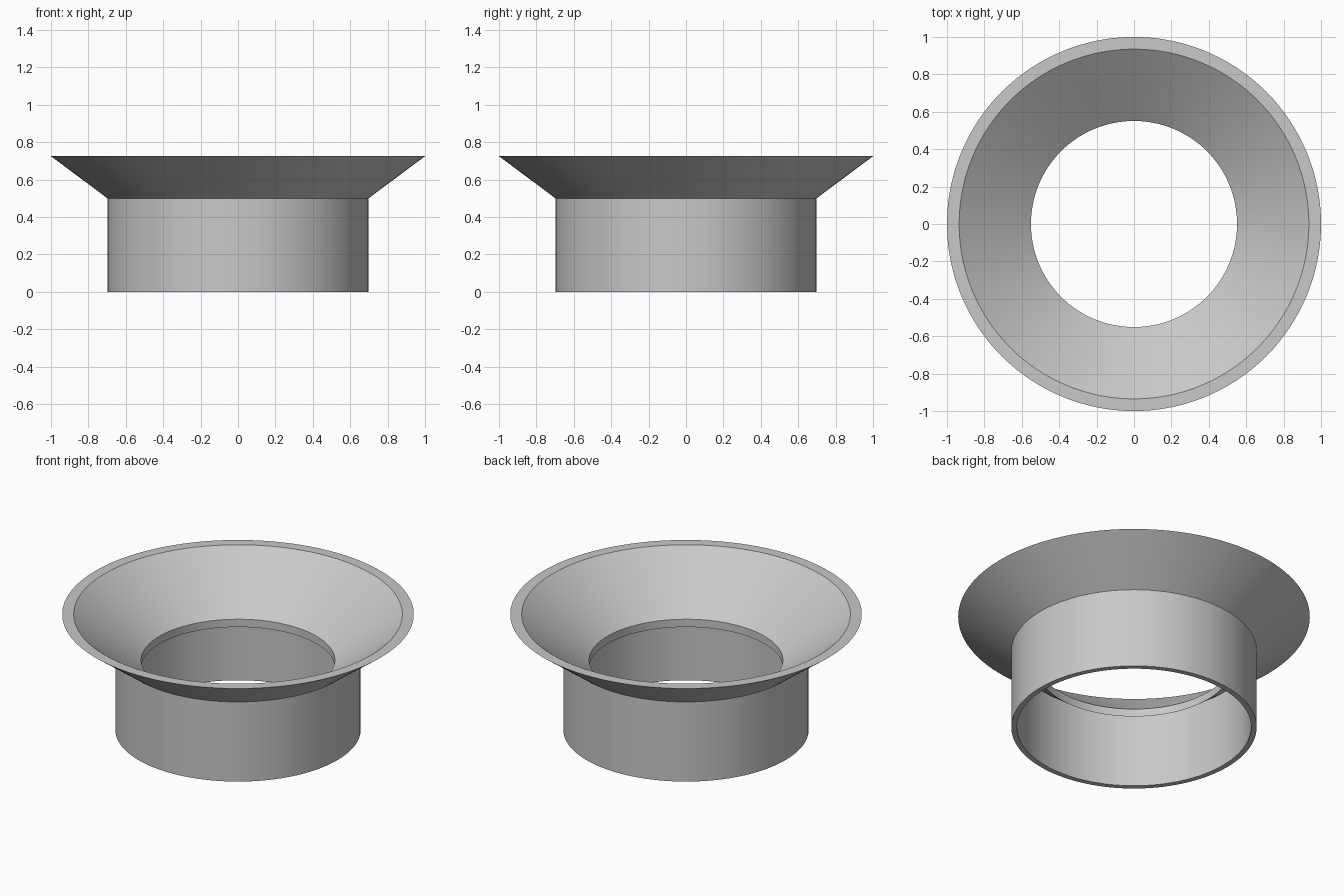
import bpy
import bmesh
from math import tau, radians
from mathutils import Matrix

if "Cube" in bpy.data.objects:
    bpy.data.objects.remove(bpy.data.objects["Cube"], do_unlink=True)

SEGMENTS = 128

# Plain grey material
grey = bpy.data.materials.new("light_grey")
grey.use_nodes = True
colour = (0.58, 0.58, 0.58, 1)
grey.diffuse_color = colour
grey.node_tree.nodes["Principled BSDF"].inputs["Base Color"].default_value = colour


def lathe(name, profile, material):
    """Turn a closed (radius, height) profile around the z axis."""
    bm = bmesh.new()
    rings = []
    for i in range(SEGMENTS):
        turn = Matrix.Rotation(tau * i / SEGMENTS, 3, "Z")
        rings.append([bm.verts.new(turn @ Matrix.Identity(3).col[0] * r
                                   + Matrix.Identity(3).col[2] * z) for r, z in profile])
    n = len(profile)
    for i, ring in enumerate(rings):
        after = rings[(i + 1) % SEGMENTS]
        for j in range(n):
            k = (j + 1) % n
            bm.faces.new((ring[j], after[j], after[k], ring[k]))
    bmesh.ops.recalc_face_normals(bm, faces=bm.faces)
    mesh = bpy.data.meshes.new(name)
    bm.to_mesh(mesh)
    bm.free()
    mesh.materials.append(material)
    obj = bpy.data.objects.new(name, mesh)
    bpy.context.collection.objects.link(obj)
    bpy.ops.object.select_all(action="DESELECT")
    obj.select_set(True)
    bpy.context.view_layer.objects.active = obj
    bpy.ops.object.shade_smooth_by_angle(angle=radians(30))
    return obj


# Tube neck and flared funnel as one solid, with the funnel lip reaching inside the tube
lathe("funnel_collar", [
    (0.698, 0), (0.698, 0.5),       # tube outside
    (1, 0.725), (0.935, 0.725),     # funnel outside and flat rim
    (0.551, 0.437), (0.551, 0.388), # funnel inside and throat
    (0.666, 0.476), (0.666, 0),     # lip underside and tube inside
], grey)
